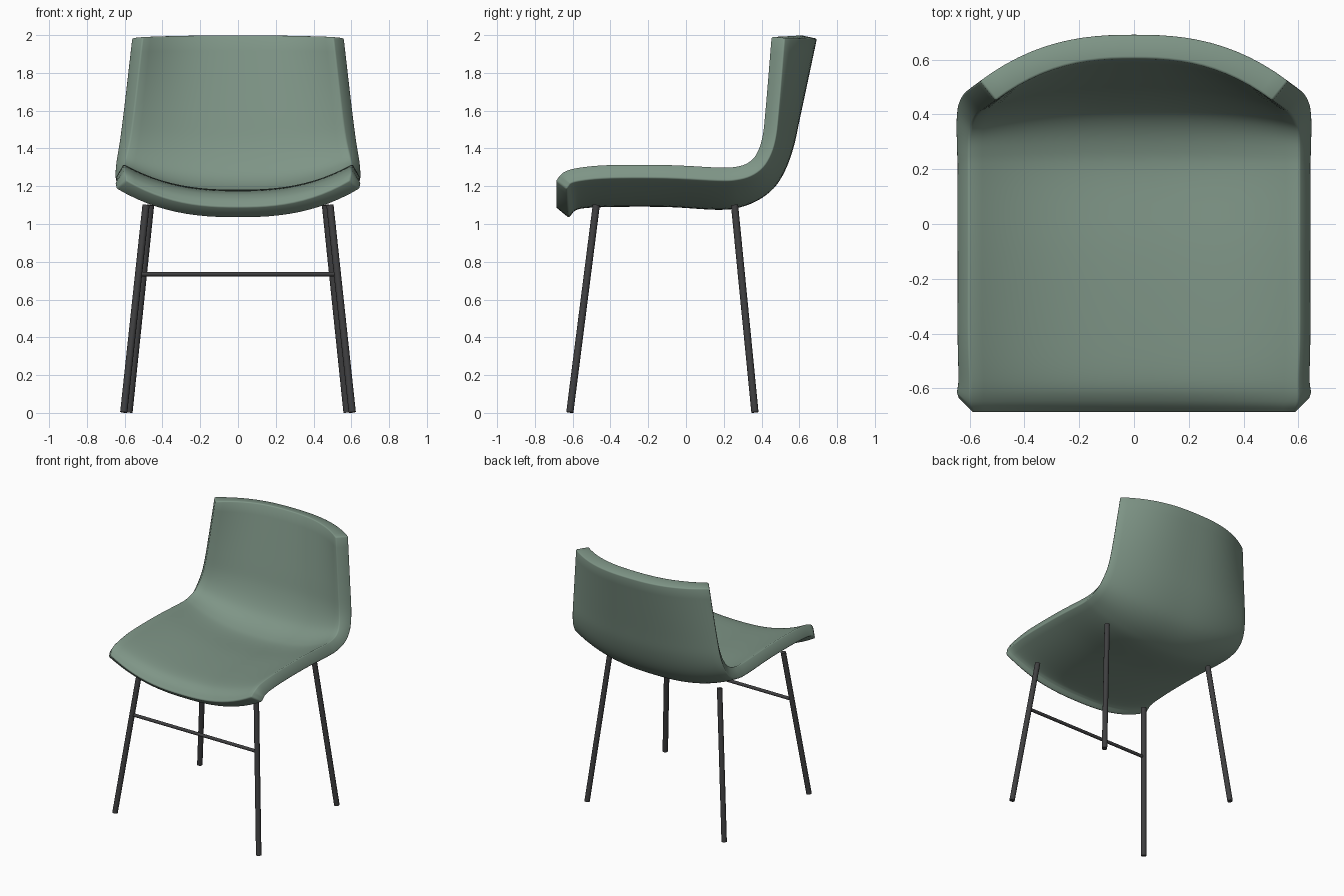
import bpy, bmesh
from mathutils import Vector

if "Cube" in bpy.data.objects:
    bpy.data.objects.remove(bpy.data.objects["Cube"])


def make_material(name, colour):
    mat = bpy.data.materials.new(name)
    mat.use_nodes = True
    mat.diffuse_color = (*colour, 1)
    mat.node_tree.nodes["Principled BSDF"].inputs["Base Color"].default_value = (*colour, 1)
    return mat


green = make_material("sage_green", (0.21, 0.30, 0.24))
dark = make_material("dark_metal", (0.05, 0.05, 0.052))


def smooth_path(points, steps):
    """Catmull-Rom curve through the given vectors."""
    padded = [2 * points[0] - points[1], *points, 2 * points[-1] - points[-2]]
    path = []
    for a, b, c, d in zip(padded, padded[1:], padded[2:], padded[3:]):
        for i in range(steps):
            t = i / steps
            path.append(b + (c - a) * t / 2 + (2 * a - 5 * b + 4 * c - d) * t**2 / 2
                        + (3 * b - a - 3 * c + d) * t**3 / 2)
    return path + [points[-1]]


def offset_path(path, thickness, widen=False):
    """Outer skin: push a path along its normal in the side plane."""
    result = []
    last = len(path) - 1
    for i, point in enumerate(path):
        tangent = path[min(i + 1, last)] - path[max(i - 1, 0)]
        normal = Vector((0, tangent.z, -tangent.y)).normalized()
        moved = point + normal * thickness
        if widen:
            moved.x += 0.042 + 0.016 * abs(normal.y)
        result.append(moved)
    return result


# Shell profiles from seat front to top of back: (y, z) on the centre line,
# then (x, y, z) on the side rim
centre_profile = [(-.69, 1.09), (-.645, 1.14), (-.57, 1.17), (-.4, 1.18), (-.1, 1.18),
                  (.17, 1.165), (.28, 1.18), (.37, 1.225), (.43, 1.295), (.48, 1.42),
                  (.52, 1.6), (.605, 2)]
rim_profile = [(.59, -.69, 1.23), (.6, -.65, 1.275), (.6, -.57, 1.3), (.605, -.4, 1.315),
               (.605, -.1, 1.315), (.605, .17, 1.302), (.605, .26, 1.305),
               (.602, .325, 1.325), (.59, .37, 1.37), (.57, .402, 1.46),
               (.548, .42, 1.62), (.505, .45, 1.99)]
STEPS, HALF = 5, 12
centre_in = smooth_path([Vector((0, y, z)) for y, z in centre_profile], STEPS)
rim_in = smooth_path([Vector(p) for p in rim_profile], STEPS)
centre_out = offset_path(centre_in, 0.09)
rim_out = offset_path(rim_in, 0.072, widen=True)


def cross_row(bm, centre, rim):
    """Row of vertices across the shell, curving towards the rims."""
    row = []
    for i in range(-HALF, HALF + 1):
        u = i / HALF
        point = centre.lerp(rim, abs(u) ** 2.5)
        row.append(bm.verts.new((u * rim.x, point.y, point.z)))
    return row


def bridge(bm, row_a, row_b):
    for i in range(len(row_a) - 1):
        bm.faces.new((row_a[i], row_a[i + 1], row_b[i + 1], row_b[i]))


# Seat and back shell
bm = bmesh.new()
inner = [cross_row(bm, c, r) for c, r in zip(centre_in, rim_in)]
outer = [cross_row(bm, c, r) for c, r in zip(centre_out, rim_out)]
for skin in (inner, outer):
    for row_a, row_b in zip(skin, skin[1:]):
        bridge(bm, row_a, row_b)
for end in (0, -1):
    bridge(bm, inner[end], outer[end])
    bridge(bm, [row[end] for row in inner], [row[end] for row in outer])
bmesh.ops.recalc_face_normals(bm, faces=bm.faces)
corners = [e for e in bm.edges if e.calc_face_angle(0) > 0.7]
bmesh.ops.bevel(bm, geom=corners, offset=0.008, segments=2, profile=0.5, affect='EDGES')
for face in bm.faces:
    face.smooth = True
mesh = bpy.data.meshes.new("seat_shell")
bm.to_mesh(mesh)
bm.free()
mesh.materials.append(green)
shell = bpy.data.objects.new("seat_shell", mesh)
bpy.context.collection.objects.link(shell)


def rod(name, start, end, radius):
    """Round bar with its ends cut level with the floor when it is a leg."""
    start, end = Vector(start), Vector(end)
    axis = end - start
    bpy.ops.mesh.primitive_cylinder_add(vertices=16, radius=radius, depth=axis.length,
                                        location=(start + end) / 2)
    obj = bpy.context.object
    obj.name = name
    obj.rotation_euler = axis.to_track_quat('Z', 'Y').to_euler()
    obj.data.materials.append(dark)
    bpy.ops.object.shade_smooth_by_angle()
    return obj


# Splayed legs
for side, sign in (("left", 1), ("right", -1)):
    rod(f"front_leg_{side}", (sign * .605, -.615, .003), (sign * .487, -.475, 1.1), .019)
    rod(f"rear_leg_{side}", (sign * .577, .365, .003), (sign * .463, .257, 1.1), .019)

# Bar between the front legs
rod("front_crossbar", (-.526, -.521, .735), (.526, -.521, .735), .012)
